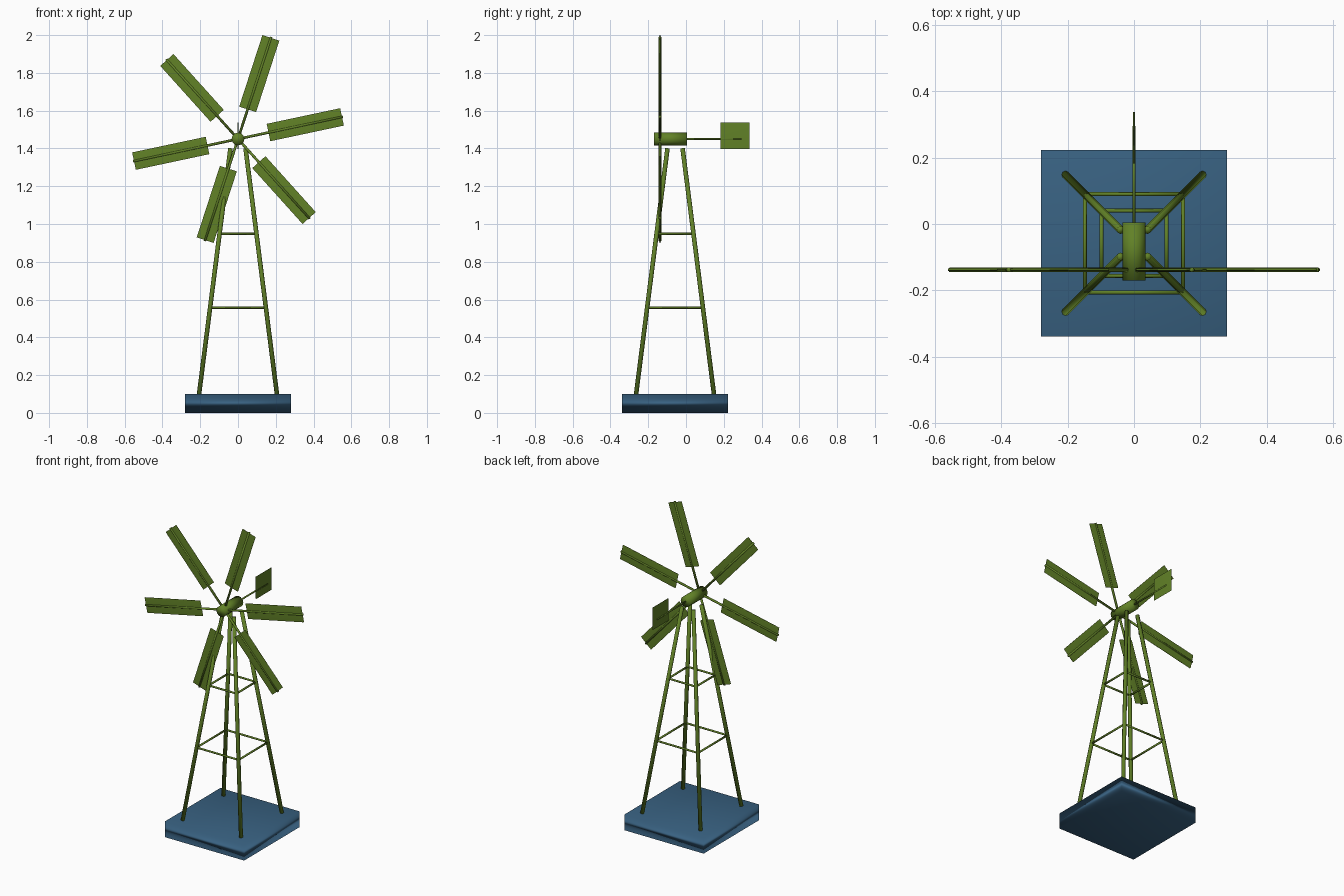
import bpy, math
from mathutils import Vector

if "Cube" in bpy.data.objects:
    bpy.data.objects.remove(bpy.data.objects["Cube"])

CY = -0.058      # tower centre in y
HUB_Z = 1.45
ROTOR_Y = -0.138


def material(name, color):
    m = bpy.data.materials.new(name)
    m.diffuse_color = color
    m.use_nodes = True
    m.node_tree.nodes["Principled BSDF"].inputs["Base Color"].default_value = m.diffuse_color
    return m


GREEN = material("painted_metal", (0.12, 0.22, 0.02, 1))
BLUE = material("base_blue", (0.04, 0.12, 0.22, 1))


def finish(name, mat):
    o = bpy.context.object
    o.name = name
    o.data.materials.append(mat)
    bpy.ops.object.shade_smooth()
    return o


def box(name, loc, size, mat, rot=(0, 0, 0)):
    bpy.ops.mesh.primitive_cube_add(size=1, location=loc, rotation=rot)
    bpy.context.object.scale = size
    return finish(name, mat)


def rod(name, a, b, r, mat=GREEN, sides=8):
    a, b = Vector(a), Vector(b)
    d = b - a
    bpy.ops.mesh.primitive_cylinder_add(
        vertices=sides, radius=r, depth=d.length, location=(a + b) / 2,
        rotation=d.to_track_quat('Z', 'Y').to_euler())
    return finish(name, mat)


# base slab
box("base", (0, CY, 0.05), (0.56, 0.56, 0.10), BLUE)

# four tapering tower legs
corners = [(1, 1), (-1, 1), (-1, -1), (1, -1)]
for sx, sy in corners:
    rod("tower_leg", (sx * 0.206, CY + sy * 0.206, 0.10),
        (sx * 0.04, CY + sy * 0.04, 1.40), 0.012)

# two rings of cross braces
for z, h in ((0.557, 0.148), (0.948, 0.098)):
    for i in range(4):
        p, q = corners[i], corners[(i + 1) % 4]
        rod("cross_brace", (p[0] * h, CY + p[1] * h, z),
            (q[0] * h, CY + q[1] * h, z), 0.006)

# hub body, tail boom and vane
rod("hub", (0, -0.17, HUB_Z), (0, 0.005, HUB_Z), 0.034, sides=12)
rod("tail_boom", (0, 0, HUB_Z), (0, 0.295, HUB_Z), 0.005)
box("tail_vane", (0, 0.259, 1.468), (0.005, 0.155, 0.14), GREEN)

# six spokes with flat blades
for i in range(6):
    a = math.radians(12 + 60 * i)
    c, s = math.cos(a), math.sin(a)
    rod("spoke", (0, ROTOR_Y, HUB_Z),
        (c * 0.568, ROTOR_Y, HUB_Z + s * 0.568), 0.007)
    box("blade", (c * 0.364, ROTOR_Y, HUB_Z + s * 0.364),
        (0.398, 0.007, 0.094), GREEN, (0, -a, 0))
